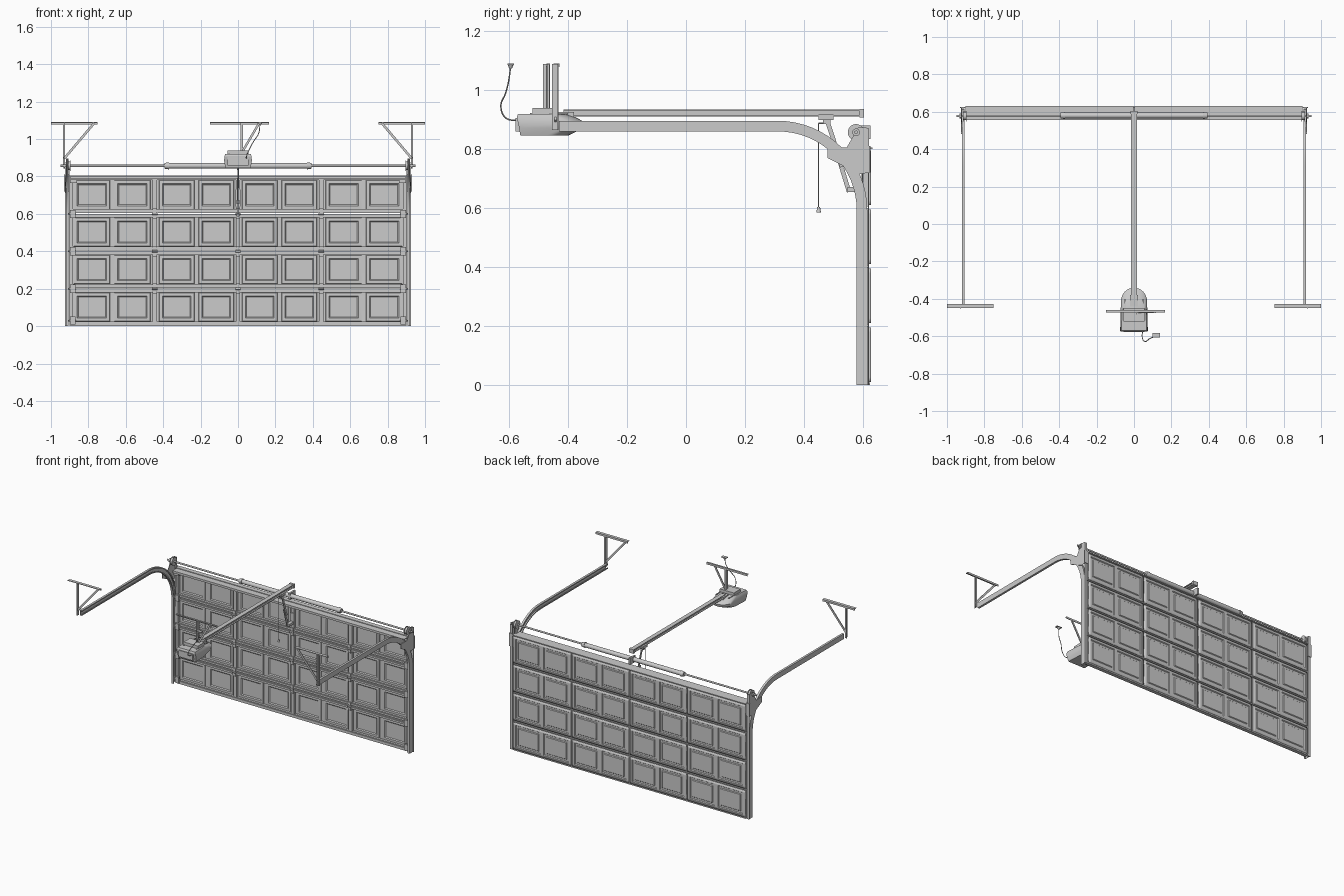
import bpy, bmesh
from math import sin, cos, pi, radians
from mathutils import Vector, Matrix

if "Cube" in bpy.data.objects:
    bpy.data.objects.remove(bpy.data.objects["Cube"])


def finish(name, bm):
    bmesh.ops.recalc_face_normals(bm, faces=bm.faces)
    me = bpy.data.meshes.new(name)
    bm.to_mesh(me)
    bm.free()
    ob = bpy.data.objects.new(name, me)
    bpy.context.collection.objects.link(ob)
    return ob


def box(name, x, y, z):
    bm = bmesh.new()
    bmesh.ops.create_cube(bm, size=1)
    for v in bm.verts:
        v.co = [(r[0] + r[1]) / 2 + c * (r[1] - r[0]) for r, c in zip((x, y, z), v.co)]
    return finish(name, bm)


def loft(name, rings):
    """Skin a list of equal closed rings and cap the ends."""
    bm = bmesh.new()
    vs = [[bm.verts.new(p) for p in r] for r in rings]
    n = len(vs[0])
    for a, b in zip(vs, vs[1:]):
        for i in range(n):
            bm.faces.new((a[i], a[(i + 1) % n], b[(i + 1) % n], b[i]))
    bm.faces.new(vs[0])
    bm.faces.new(vs[-1])
    return finish(name, bm)


def prism(name, axis, pts, lo, hi):
    put = {'x': lambda p, t: (t, p[0], p[1]), 'y': lambda p, t: (p[0], t, p[1])}[axis]
    return loft(name, [[put(p, t) for p in pts] for t in (lo, hi)])


def rod(name, p, q, r, r2=None, n=16):
    p, q = Vector(p), Vector(q)
    bm = bmesh.new()
    m = Matrix.Translation((p + q) / 2) @ (q - p).to_track_quat('Z', 'Y').to_matrix().to_4x4()
    bmesh.ops.create_cone(bm, cap_ends=True, segments=n, radius1=r, radius2=r if r2 is None else r2,
                          depth=(q - p).length, matrix=m)
    return finish(name, bm)


def bar(name, p, q, side, ws, wo):
    """Flat bar from p to q, ws wide along side and wo across it."""
    p, q, s = Vector(p), Vector(q), Vector(side)
    o = (q - p).cross(s).normalized() * wo / 2
    s = s * ws / 2
    return loft(name, [[e + s + o, e - s + o, e - s - o, e + s - o] for e in (p, q)])


def cord(name, pts, r):
    cu = bpy.data.curves.new(name, 'CURVE')
    cu.dimensions = '3D'
    cu.bevel_depth, cu.bevel_resolution, cu.resolution_u = r, 2, 8
    sp = cu.splines.new('BEZIER')
    sp.bezier_points.add(len(pts) - 1)
    for b, p in zip(sp.bezier_points, pts):
        b.co = p
        b.handle_left_type = b.handle_right_type = 'AUTO'
    ob = bpy.data.objects.new(name, cu)
    bpy.context.collection.objects.link(ob)
    bpy.ops.object.select_all(action='DESELECT')
    ob.select_set(True)
    bpy.context.view_layer.objects.active = ob
    bpy.ops.object.convert(target='MESH')


X, Y = (1, 0, 0), (0, 1, 0)
STILES = (-0.445, 0, 0.445)


# door skin: one sheet with two embossed panels
def door_sheet(name, x0, x1, z0, z1):
    mid = (x0 + x1) / 2
    xs = [x0, x0 + 0.018, mid - 0.012, mid + 0.012, x1 - 0.018, x1]
    zs = [z0, z0 + 0.016, z1 - 0.016, z1]
    bm = bmesh.new()
    g = [[bm.verts.new((x, 0.627, z)) for z in zs] for x in xs]
    panels = []
    for i in range(5):
        for j in range(3):
            f = bm.faces.new((g[i][j], g[i][j + 1], g[i + 1][j + 1], g[i + 1][j]))
            if j == 1 and i in (1, 3):
                panels.append(f)
    bm.normal_update()
    for thick, depth in ((0.006, -0.006), (0.017, 0), (0.006, 0.005)):
        bmesh.ops.inset_individual(bm, faces=panels, thickness=thick, depth=depth)
    me = bpy.data.meshes.new(name)
    bm.to_mesh(me)
    bm.free()
    ob = bpy.data.objects.new(name, me)
    bpy.context.collection.objects.link(ob)
    mod = ob.modifiers.new('thickness', 'SOLIDIFY')
    mod.thickness, mod.offset = 0.008, -1


# four door sections with sheets, rails, stiles
edges = (-0.9,) + STILES + (0.9,)
for k in range(4):
    z = 0.2 * k + 0.005
    for a, b in zip(edges, edges[1:]):
        door_sheet('door_sheet', a + 0.005, b - 0.005, z + 0.005, z + 0.19)
    for zz in (z, z + 0.175):
        box('section_rail', (-0.895, 0.895), (0.602, 0.619), (zz, zz + 0.02))
        box('rail_lip', (-0.895, 0.895), (0.597, 0.602), (zz + 0.004, zz + 0.016))
    for x in STILES:
        box('section_stile', (x - 0.012, x + 0.012), (0.602, 0.6185), (z, z + 0.195))
    for s in (-1, 1):
        box('end_stile', sorted((s * 0.882, s * 0.9)), (0.6, 0.6185), (z, z + 0.195))
    # hinges on the joint above, rollers at the ends
    if k < 3:
        zj = 0.2 * (k + 1)
        for x in STILES:
            box('hinge_leaf', (x - 0.011, x + 0.011), (0.592, 0.598), (zj - 0.028, zj + 0.028))
            rod('hinge_barrel', (x - 0.014, 0.591, zj), (x + 0.014, 0.591, zj), 0.006, n=12)
    for s in (-1, 1):
        zr = max(0.2 * k, 0.03)
        box('roller_bracket', sorted((s * 0.87, s * 0.898)), (0.588, 0.6), (zr - 0.022, zr + 0.022))
        rod('roller_stem', (s * 0.865, 0.597, zr), (s * 0.908, 0.597, zr), 0.004, n=10)
        rod('roller_wheel', (s * 0.907, 0.597, zr), (s * 0.916, 0.597, zr), 0.012)
box('bottom_seal', (-0.9, 0.9), (0.6, 0.625), (0, 0.009))

# stiffening strut along the top section
prism('top_strut', 'x', [(0.602, 0.802), (0.555, 0.802), (0.555, 0.787), (0.558, 0.787),
                         (0.558, 0.798), (0.602, 0.798)], -0.895, 0.895)
box('top_cap', (-0.9, 0.9), (0.6, 0.632), (0.8, 0.806))

# tracks, brackets, drums and hangers on both sides
path = [(0.597, 0), *[(0.312 + 0.285 * cos(i * pi / 32), 0.593 + 0.285 * sin(i * pi / 32))
                      for i in range(17)], (-0.43, 0.878)]
norms = [(1, 0), *[(cos(i * pi / 32), sin(i * pi / 32)) for i in range(17)], (0, 1)]
channel = [(-.018, .905), (-.018, .92), (.018, .92), (.018, .905), (.01, .905), (.01, .908),
           (.015, .908), (.015, .917), (-.015, .917), (-.015, .908), (-.01, .908), (-.01, .905)]
plate = [(0.48, 0.805), (0.545, 0.805), (0.585, 0.875), (0.617, 0.872), (0.617, 0.72),
         (0.592, 0.715), (0.54, 0.74), (0.48, 0.77)]
for s in (-1, 1):
    loft('track', [[(s * x, p[0] + n * d[0], p[1] + n * d[1]) for n, x in channel]
                   for p, d in zip(path, norms)])
    prism('flag_bracket', 'x', plate, s * 0.92, s * 0.924)
    box('wall_angle', sorted((s * 0.905, s * 0.924)), (0.617, 0.621), (0.0, 0.87))
    box('jamb_plate', sorted((s * 0.9, s * 0.93)), (0.621, 0.626), (0.72, 0.81))
    rod('cable_drum', (s * 0.897, 0.577, 0.857), (s * 0.912, 0.577, 0.857), 0.022, n=24)
    for x in (0.895, 0.912):
        rod('drum_flange', (s * x, 0.577, 0.857), (s * (x + 0.003), 0.577, 0.857), 0.028, n=24)
    rod('bearing', (s * 0.924, 0.577, 0.857), (s * 0.932, 0.577, 0.857), 0.013)
    rod('lift_cable', (s * 0.902, 0.6, 0.03), (s * 0.902, 0.598, 0.857), 0.0015, n=6)
    box('top_roller_bracket', sorted((s * 0.86, s * 0.898)), (0.572, 0.602), (0.765, 0.785))
    h = s * 0.93
    box('hanger_post', sorted((h - s * 0.006, h + s * 0.006)), (-0.437, -0.433), (0.865, 1.088))
    box('hanger_post_flange', sorted((h - s * 0.006, h - s * 0.003)), (-0.455, -0.437), (0.865, 1.088))
    bar('hanger_brace', (s * 0.93, -0.443, 0.895), (s * 0.77, -0.443, 1.084), Y, 0.006, 0.013)
    box('hanger_top', sorted((s * 0.752, s)), (-0.433, -0.429), (1.078, 1.091))
    box('hanger_top_flange', sorted((s * 0.752, s)), (-0.45, -0.429), (1.087, 1.091))

# torsion shaft and spring
rod('torsion_shaft', (-0.948, 0.577, 0.857), (0.948, 0.577, 0.857), 0.006)
for s in (-1, 1):
    rod('torsion_spring', (s * 0.006, 0.58, 0.857), (s * 0.37, 0.58, 0.857), 0.015, n=24)
    rod('winding_cone', (s * 0.37, 0.58, 0.857), (s * 0.393, 0.58, 0.857), 0.019, 0.015, n=24)
box('centre_bearing_plate', (-0.006, 0.006), (0.565, 0.626), (0.835, 0.88))

# opener rail and header bracket
prism('opener_rail', 'y', [(-.015, .911), (.015, .911), (.015, .915), (.005, .915), (.005, .93),
                           (.015, .93), (.015, .934), (-.015, .934), (-.015, .93), (-.005, .93),
                           (-.005, .915), (-.015, .915)], -0.415, 0.6)
box('header_bracket', (-0.018, 0.018), (0.588, 0.603), (0.908, 0.936))

# trolley, arm and release cord
box('trolley', (-0.017, 0.017), (0.45, 0.5), (0.899, 0.917))
box('trolley_hook', (-0.008, 0.008), (0.465, 0.49), (0.885, 0.9))
bar('door_arm_upper', (0.004, 0.478, 0.9), (0.004, 0.53, 0.74), X, 0.005, 0.015)
bar('door_arm_lower', (-0.004, 0.512, 0.79), (-0.004, 0.553, 0.655), X, 0.005, 0.015)
box('door_arm_bracket', (-0.012, 0.012), (0.548, 0.603), (0.655, 0.672))
box('door_arm_plate', (-0.014, 0.014), (0.596, 0.603), (0.64, 0.73))
rod('release_lever', (0, 0.45, 0.888), (0, 0.475, 0.888), 0.003, n=8)
rod('release_cord', (0, 0.45, 0.888), (0, 0.45, 0.595), 0.002, n=8)
rod('release_handle', (0, 0.45, 0.585), (0, 0.45, 0.603), 0.008, 0.005, n=12)


# motor housing with a rounded nose
def housing(z, w, back, front):
    arc = [(w * cos(i * pi / 16), front - 0.075 + 0.075 * sin(i * pi / 16)) for i in range(17)]
    return [(w + 0.004, back, z), *[(x, y, z) for x, y in arc], (-w - 0.004, back, z)]


loft('motor_housing', [housing(0.846, 0.062, -0.562, -0.40), housing(0.872, 0.069, -0.566, -0.345),
                       housing(0.89, 0.07, -0.57, -0.34), housing(0.908, 0.068, -0.574, -0.375),
                       housing(0.92, 0.064, -0.57, -0.41)])
box('motor_top_box', (-0.055, 0.055), (-0.52, -0.45), (0.918, 0.94))
box('rail_clamp', (-0.022, 0.022), (-0.44, -0.38), (0.905, 0.926))
box('light_lens', (-0.055, 0.055), (-0.578, -0.56), (0.86, 0.905))
for s in (-1, 1):
    box('motor_side_strap', sorted((s * 0.045, s * 0.052)), (-0.53, -0.4), (0.918, 0.923))

# motor hanger
box('motor_post', (0.014, 0.026), (-0.465, -0.461), (0.92, 1.088))
box('motor_post_flange', (0.014, 0.017), (-0.485, -0.465), (0.92, 1.088))
bar('motor_brace', (0.022, -0.472, 0.93), (0.112, -0.472, 1.084), Y, 0.006, 0.012)
box('motor_hanger_top', (-0.15, 0.165), (-0.465, -0.461), (1.078, 1.091))
box('motor_hanger_flange', (-0.15, 0.165), (-0.474, -0.461), (1.087, 1.091))

# power cord and plug
cord('power_cord', [(0.045, -0.57, 0.897), (0.045, -0.61, 0.905), (0.06, -0.628, 0.945),
                    (0.085, -0.612, 0.99), (0.11, -0.602, 1.03), (0.118, -0.595, 1.08)], 0.0025)
box('outlet_plate', (0.1, 0.138), (-0.606, -0.584), (1.086, 1.091))
rod('plug', (0.118, -0.595, 1.074), (0.118, -0.595, 1.087), 0.005, 0.01, n=12)

# smooth the round parts, keep edges crisp
bpy.ops.object.select_all(action='SELECT')
bpy.context.view_layer.objects.active = bpy.data.objects['motor_housing']
bpy.ops.object.shade_smooth_by_angle(angle=radians(30))
